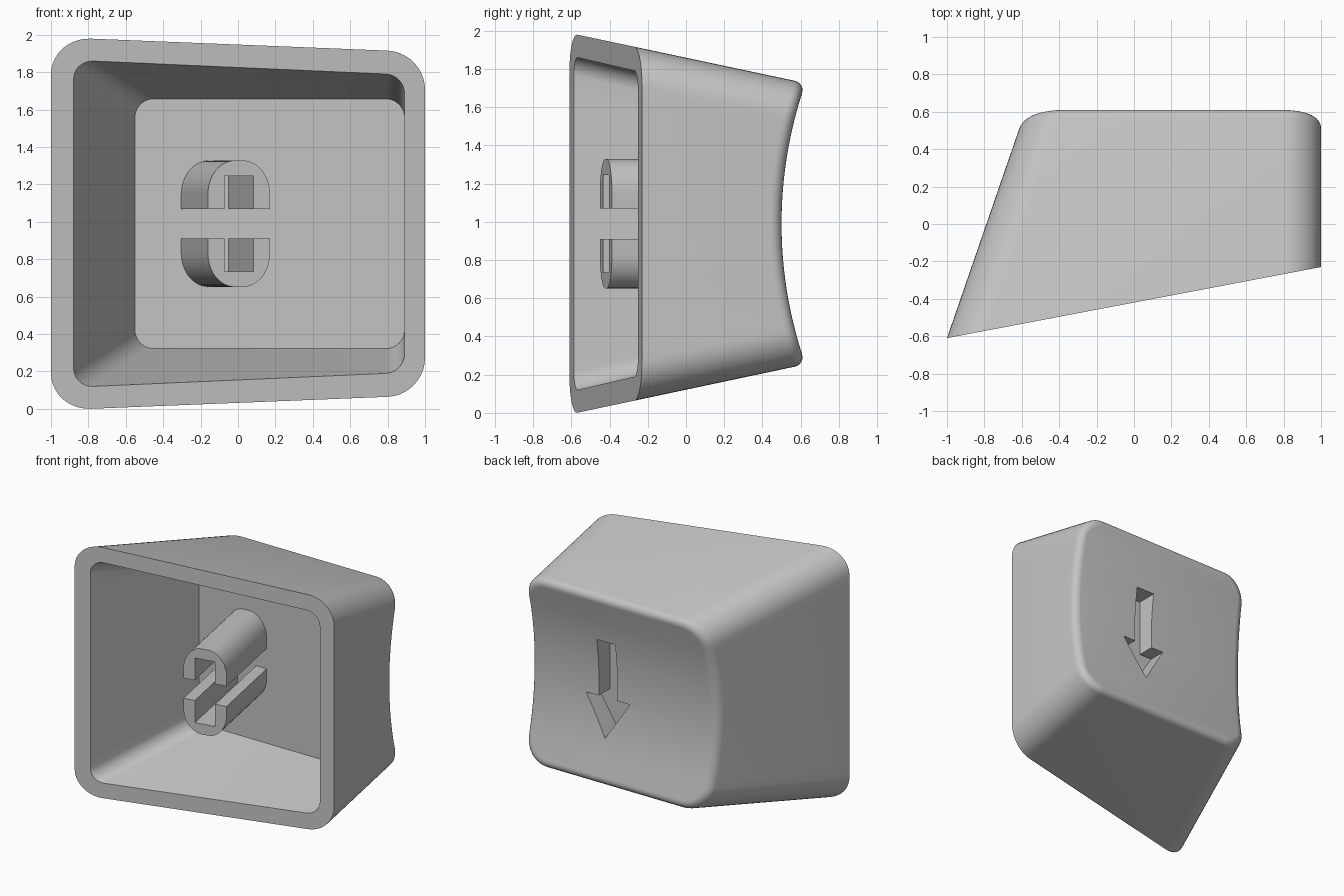
import bpy, bmesh
from math import sin, cos, pi, sqrt

cube = bpy.data.objects.get("Cube")
if cube:
    bpy.data.objects.remove(cube)

MID = 0.99          # height of the centre line
FLOOR = 0.30        # depth of the cavity floor
FILLET = 0.06       # rounding around the dish

grey = bpy.data.materials.new("light_grey")
grey.use_nodes = True
colour = (0.55, 0.55, 0.55, 1)
grey.diffuse_color = colour
grey.node_tree.nodes["Principled BSDF"].inputs["Base Color"].default_value = colour


def make_object(name, bm):
    bmesh.ops.recalc_face_normals(bm, faces=bm.faces)
    mesh = bpy.data.meshes.new(name)
    bm.to_mesh(mesh)
    bm.free()
    mesh.materials.append(grey)
    obj = bpy.data.objects.new(name, mesh)
    bpy.context.collection.objects.link(obj)
    return obj


def select_only(obj):
    bpy.ops.object.select_all(action='DESELECT')
    obj.select_set(True)
    bpy.context.view_layer.objects.active = obj


# Surfaces that end the loft
def rim_plane(x, z):
    return -0.42 + 0.19 * x


def dish(x, z):
    radius = 2.22
    return 0.5 + radius - sqrt(radius ** 2 - (z - MID) ** 2)


# Tapered cross-sections: left edge, right edge, half height, corner radius
def outer(y):
    d = y + 0.61
    return -1 + 0.345 * d, 1, 0.998 - 0.212 * d, 0.2


def inner(y):
    d = y + 0.59
    return -0.88 + 0.37 * d, 0.89, 0.875 - 0.233 * d, 0.1


def section(bm, bounds, surface, inset=0):
    """Rounded rectangle whose points lie on the given surface."""
    arc, side = 10, 20
    steps = [(-1, -pi / 2 + pi / 2 * i / arc) for i in range(arc + 1)]
    steps += [(-1 + 2 * i / side, 0) for i in range(1, side)]
    steps += [(1, pi / 2 * i / arc) for i in range(arc + 1)]

    def solve(right, s, a):
        y = 0
        for _ in range(25):
            xl, xr, h, r = bounds(y)
            edge = r - inset - (r - inset) * cos(a) + inset
            x = xr - edge if right else xl + edge
            z = MID + s * (h - r) + (r - inset) * sin(a)
            y = surface(x, z)
        return bm.verts.new((x, y, z))

    right = [solve(True, s, a) for s, a in steps]
    left = [solve(False, s, a) for s, a in steps]
    return right, left


def bridge(bm, a, b):
    la, lb = a[0] + a[1][::-1], b[0] + b[1][::-1]
    n = len(la)
    for i in range(n):
        j = (i + 1) % n
        bm.faces.new((la[i], la[j], lb[j], lb[i]))


def cap(bm, loop):
    right, left = loop
    for i in range(len(right) - 1):
        bm.faces.new((right[i], right[i + 1], left[i + 1], left[i]))


# Hollow shell: cavity floor, cavity wall, rim, outer wall, fillet, dish
bm = bmesh.new()
loops = [section(bm, inner, lambda x, z: FLOOR),
         section(bm, inner, rim_plane),
         section(bm, outer, rim_plane)]
for i in range(7):
    a = pi / 2 * i / 6
    loops.append(section(bm, outer,
                         lambda x, z: dish(x, z) - FILLET * (1 - sin(a)),
                         FILLET * (1 - cos(a))))
for a, b in zip(loops, loops[1:]):
    bridge(bm, a, b)
cap(bm, loops[0])
cap(bm, loops[-1])
shell = make_object("keycap_shell", bm)


def prism(bm, front, back):
    fv = [bm.verts.new(p) for p in front]
    bv = [bm.verts.new(p) for p in back]
    bm.faces.new(fv)
    bm.faces.new(bv[::-1])
    for i in range(len(fv)):
        j = (i + 1) % len(fv)
        bm.faces.new((fv[i], bv[i], bv[j], fv[j]))


# Arrow recess in the dish, pointing down
half_arrow = [(0.08, 1.337), (0.08, 0.885), (0.19, 0.885)]
arrow = half_arrow + [(0, 0.58)] + [(-x, z) for x, z in half_arrow[::-1]]
bm = bmesh.new()
prism(bm, [(0.33 + x, 0.365, z) for x, z in arrow],
      [(0.33 + x, 0.8, z) for x, z in arrow])
cutter = make_object("arrow_cutter", bm)
mod = shell.modifiers.new("arrow_recess", 'BOOLEAN')
mod.operation = 'DIFFERENCE'
mod.solver = 'EXACT'
mod.object = cutter
select_only(shell)
bpy.ops.object.modifier_apply(modifier=mod.name)
bpy.data.objects.remove(cutter)
bpy.ops.object.shade_smooth_by_angle()

# Stem: two arched prongs standing square to the rim plane
GAP, SLOT_X, SLOT_Z, HALF_W, HALF_H = 0.08, 0.078, 0.255, 0.166, 0.338
RX, RZ = 0.145, 0.18
arch = [(HALF_W, GAP)]
arch += [(HALF_W - RX + RX * cos(pi / 2 * i / 12), HALF_H - RZ + RZ * sin(pi / 2 * i / 12))
         for i in range(13)]
arch += [(-x, z) for x, z in arch[::-1]]
arch += [(-SLOT_X, GAP), (-SLOT_X, SLOT_Z), (SLOT_X, SLOT_Z), (SLOT_X, GAP)]
for name, sign in (("upper_stem_prong", 1), ("lower_stem_prong", -1)):
    front, back = [], []
    for px, pz in arch:
        x, z = 0.005 + px, MID + sign * pz
        y = rim_plane(x, z)
        base = FLOOR + 0.01
        front.append((x, y, z))
        back.append((x - 0.19 * (base - y), base, z))
    bm = bmesh.new()
    prism(bm, front, back)
    prong = make_object(name, bm)
    select_only(prong)
    bpy.ops.object.shade_smooth_by_angle()
